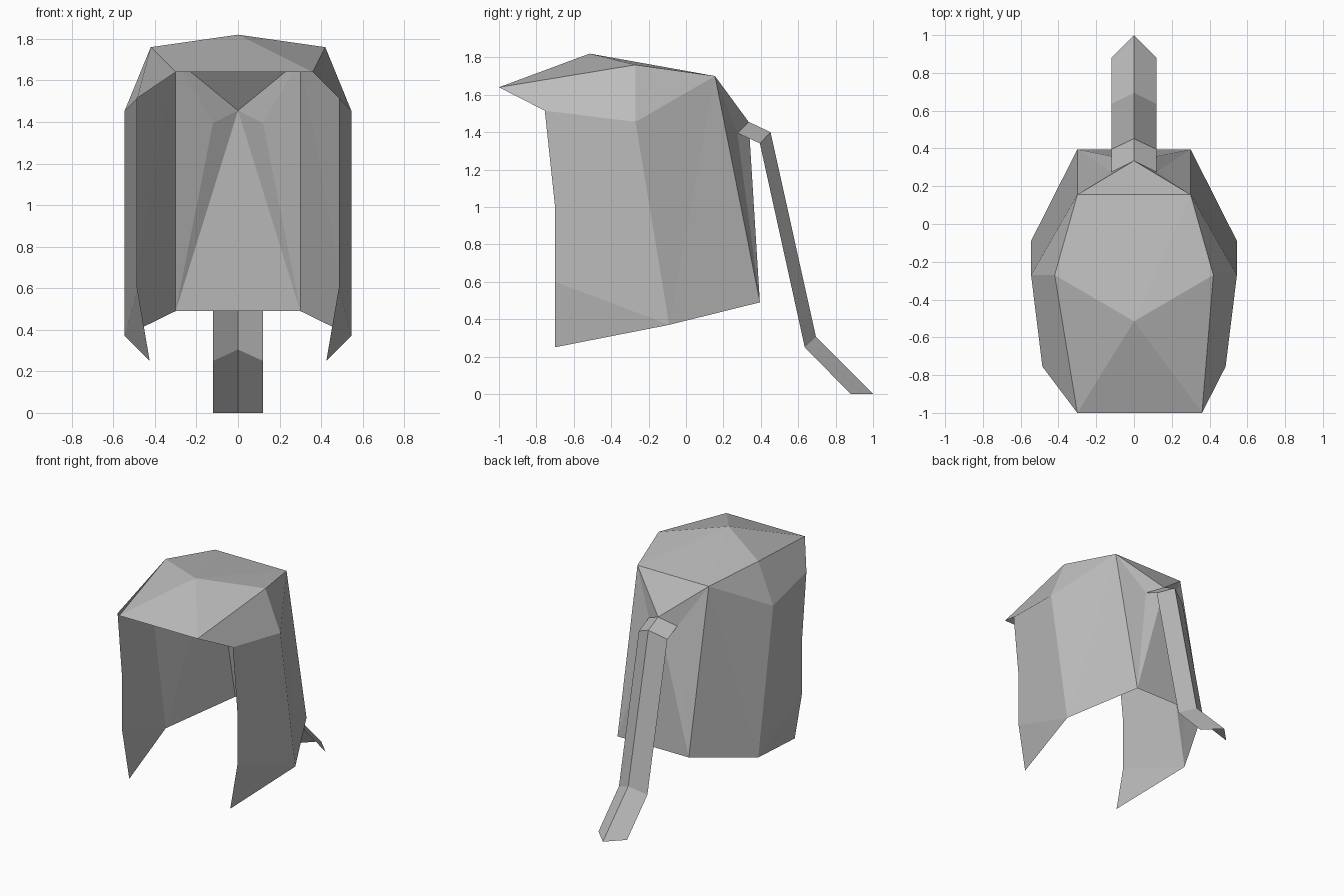
import bpy
import bmesh

old = bpy.data.objects.get("Cube")
if old:
    bpy.data.objects.remove(old, do_unlink=True)

grey = bpy.data.materials.new("hair_grey")
grey.use_nodes = True
grey.diffuse_color = (0.5, 0.5, 0.5, 1)
grey.node_tree.nodes["Principled BSDF"].inputs["Base Color"].default_value = grey.diffuse_color


def build(name, points, faces):
    """Make a flat-shaded sheet from named points and faces."""
    bm = bmesh.new()
    verts = {key: bm.verts.new(co) for key, co in points.items()}
    for face in faces:
        bm.faces.new([verts[key] for key in face])
    bmesh.ops.recalc_face_normals(bm, faces=bm.faces)
    mesh = bpy.data.meshes.new(name)
    bm.to_mesh(mesh)
    bm.free()
    mesh.materials.append(grey)
    obj = bpy.data.objects.new(name, mesh)
    bpy.context.collection.objects.link(obj)
    return obj


def mirrored(centre, side, faces):
    """Expand points and faces given for the left half to both halves."""
    points = dict(centre)
    both = []
    for suffix, sign in (("_l", 1), ("_r", -1)):
        for key, (x, y, z) in side.items():
            points[key + suffix] = (sign * x, y, z)
        for face in faces:
            keys = [k if k in centre else k + suffix for k in face.split()]
            both.append(keys[::sign])
    return points, both


# Hair cap: an open shell with side panels and a tucked-in back
centre = {"crown": (0, -0.515, 1.82), "nape": (0, 0.335, 1.455)}
side = {
    "fringe": (0.3, -1, 1.64),
    "top": (0.42, -0.27, 1.76),
    "temple": (0.545, -0.27, 1.455),
    "brow": (0.485, -0.755, 1.515),
    "cheek": (0.485, -0.7, 1.0),
    "jaw": (0.485, -0.7, 0.6),
    "tip": (0.425, -0.7, 0.25),
    "hem": (0.545, -0.09, 0.37),
    "back": (0.3, 0.155, 1.7),
    "back_hem": (0.3, 0.395, 0.49),
    "tuck": (0.12, 0.275, 1.395),
}
points, faces = mirrored(centre, side, [
    "fringe crown top",
    "crown back top",
    "fringe top temple brow",
    "top back temple",
    "brow temple hem jaw cheek",
    "jaw hem tip",
    "temple back hem",
    "back back_hem hem",
    "back nape tuck",
    "back tuck back_hem",
    "tuck nape back_hem",
])
points["fringe_l"] = (0.36, -1, 1.64)  # uneven fringe
faces += [
    ["fringe_r", "fringe_l", "crown"],
    ["crown", "back_l", "back_r"],
    ["back_r", "back_l", "nape"],
    ["nape", "back_hem_l", "back_hem_r"],
]
build("hair_cap", points, faces)

# Ponytail: a ridged strip hanging from the nape
ridge = [(0.335, 1.455), (0.452, 1.4), (0.695, 0.305), (1, 0)]
edge = [(0.275, 1.395), (0.395, 1.34), (0.635, 0.25), (0.88, 0)]
centre = {f"ridge{i}": (0, y, z) for i, (y, z) in enumerate(ridge)}
side = {f"edge{i}": (0.12, y, z) for i, (y, z) in enumerate(edge)}
strips = [f"ridge{i} edge{i} edge{i + 1} ridge{i + 1}" for i in range(len(ridge) - 1)]
build("ponytail", *mirrored(centre, side, strips))
